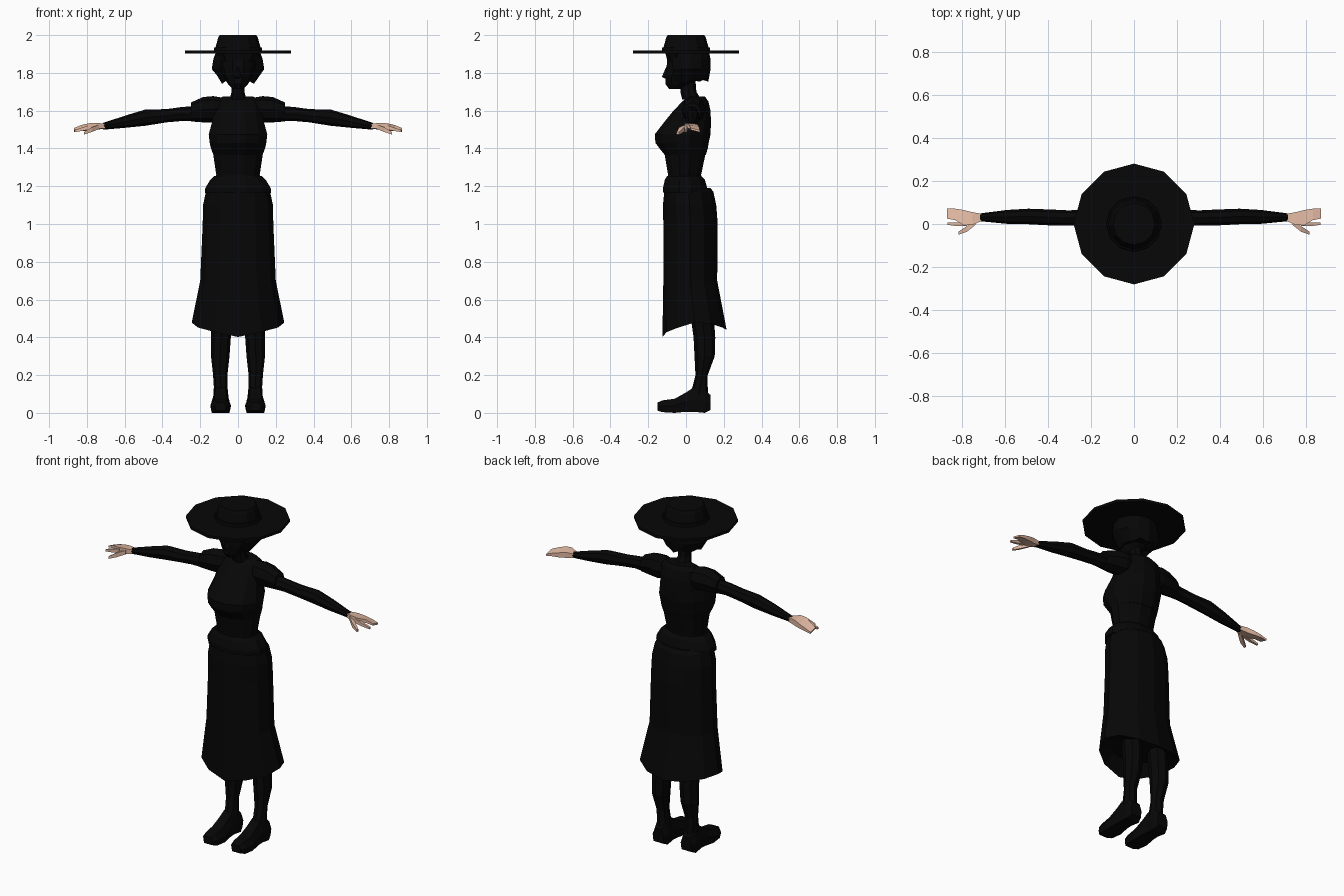
import bpy, bmesh, math
from mathutils import Vector


def material(name, rgb):
    m = bpy.data.materials.new(name)
    m.diffuse_color = (*rgb, 1)
    return m


BLACK = material("black_cloth", (0.002, 0.002, 0.002))
SKIN = material("skin", (0.75, 0.48, 0.36))


def loft(name, rings, mat=BLACK, bottom=True, top=True, mirror=False, closed=True):
    """Skin a list of point rings into a flat-shaded mesh."""
    bm = bmesh.new()
    vs = [[bm.verts.new(p) for p in r] for r in rings]
    n = len(vs[0])
    for a, b in zip(vs, vs[1:]):
        for i in range(n if closed else n - 1):
            j = (i + 1) % n
            bm.faces.new((a[i], a[j], b[j], b[i]))
    if bottom:
        bm.faces.new(vs[0][::-1])
    if top:
        bm.faces.new(vs[-1])
    bmesh.ops.recalc_face_normals(bm, faces=bm.faces)
    me = bpy.data.meshes.new(name)
    bm.to_mesh(me)
    bm.free()
    me.materials.append(mat)
    ob = bpy.data.objects.new(name, me)
    bpy.context.collection.objects.link(ob)
    if mirror:
        ob.modifiers.new("mirror", 'MIRROR').use_mirror_merge = False
    return ob


def flat(z, w, yf, yb, n=12, x=0.0, half=False):
    """Horizontal ring: height, half width, front y, back y."""
    k = 1 / math.cos(math.pi / n) if half else 1
    yc, d = (yf + yb) / 2, (yb - yf) / 2
    angles = [2 * math.pi * (i + (0.5 if half else 0)) / n for i in range(n)]
    return [Vector((x + w * math.sin(a) * k, yc - d * math.cos(a) * k, z)) for a in angles]


def upright(x, y, z, ry, rz, n=8):
    """Ring facing along x."""
    return [Vector((x, y + ry * math.cos(2 * math.pi * i / n), z + rz * math.sin(2 * math.pi * i / n)))
            for i in range(n)]


def slab(x, y0, y1, z0, z1, droop=0.0):
    """Box section facing along x; droop lowers its back edge."""
    return [Vector(c) for c in ((x, y0, z0), (x, y1, z0 - droop), (x, y1, z1 - droop), (x, y0, z1))]


# Hat: brim, band and crown
loft("hat_brim", [flat(z, .28, -.28, .28) for z in (1.902, 1.918)])
loft("hat_band", [flat(z, r, -r, r) for z, r in ((1.905, .13), (1.935, .126))])
loft("hat_crown", [flat(z, r, -r, r) for z, r in ((1.93, .12), (1.985, .106), (2.0, .097))])

# Head with nose and neck
loft("head", [flat(*r, n=10, half=True) for r in (
    (1.715, .028, -.09, -.03), (1.74, .05, -.108, .03), (1.78, .075, -.108, .07),
    (1.83, .088, -.103, .10), (1.91, .09, -.095, .11))])
loft("nose", [flat(z, w, yf, -.09, n=4) for z, w, yf in (
    (1.768, .014, -.106), (1.778, .018, -.128), (1.83, .008, -.106))])
loft("neck", [flat(1.66, .045, -.02, .08, 8), flat(1.70, .034, -.03, .055, 8),
              flat(1.76, .034, -.03, .05, 8)])


# Bobbed hair, open around the face, with a jagged lower edge
def hair_ring(z, w, yf, yb, jag=0.0):
    pts = []
    for i in range(11):
        a = math.radians(42 + 276 * i / 10)
        drop = jag * (i % 2) - (.012 if jag and 3 <= i <= 7 else 0)
        pts.append(Vector((w * math.sin(a), (yf + yb) / 2 - (yb - yf) / 2 * math.cos(a), z - drop)))
    return pts


loft("hair", [hair_ring(1.77, .055, -.06, .07), hair_ring(1.76, .09, -.09, .118, .018),
              hair_ring(1.82, .14, -.10, .13), hair_ring(1.87, .132, -.10, .13),
              hair_ring(1.92, .115, -.10, .12)], bottom=False, top=False, closed=False)
loft("fringe", [flat(1.86, .09, -.098, .0, 8), flat(1.91, .112, -.11, .0, 8)])

# Bodice, waist and peplum
loft("bodice", [flat(*r, half=True) for r in (
    (1.365, .13, -.112, .105), (1.40, .143, -.14, .115), (1.43, .15, -.162, .12),
    (1.475, .155, -.165, .13), (1.54, .137, -.115, .132), (1.60, .13, -.066, .13),
    (1.65, .118, -.018, .118), (1.675, .08, .015, .10))])
loft("waist", [flat(*r, half=True) for r in (
    (1.20, .122, -.105, .09), (1.26, .115, -.095, .08), (1.38, .133, -.115, .105))])
loft("peplum", [flat(*r, half=True) for r in (
    (1.165, .176, -.12, .115), (1.19, .173, -.122, .112), (1.235, .146, -.112, .10),
    (1.255, .125, -.10, .08))])

# Long flared skirt: uneven hem and a recessed underside
skirt = [flat(*r) for r in (
    (.50, .15, -.09, .14), (0, .245, -.125, .215), (.70, .20, -.12, .165),
    (1.0, .187, -.12, .168), (1.10, .185, -.122, .16), (1.17, .17, -.115, .145),
    (1.19, .15, -.10, .13))]
for i, v in enumerate(skirt[1]):
    v.z = (.402, .428, .452, .478, .472, .452, .44)[min(i, 12 - i)]
loft("skirt", skirt)

# Puffed sleeves, arms
loft("sleeve_cap", [upright(*r) for r in (
    (.09, .045, 1.61, .055, .06), (.13, .04, 1.607, .065, .07), (.185, .035, 1.605, .06, .067),
    (.25, .032, 1.593, .048, .05))], mirror=True)
loft("arm", [upright(*r) for r in (
    (.20, .03, 1.585, .04, .042), (.30, .028, 1.582, .035, .037), (.38, .030, 1.573, .037, .035),
    (.49, .035, 1.563, .036, .043), (.59, .033, 1.543, .032, .033),
    (.715, .031, 1.517, .018, .018))], mirror=True)

# Hands: palm with joined fingers, forefinger and thumb
loft("hand", [slab(*r) for r in (
    (.705, .015, .047, 1.506, 1.53), (.75, -.005, .055, 1.504, 1.536, .006),
    (.79, -.006, .065, 1.506, 1.533, .012), (.83, .018, .071, 1.506, 1.524, .014),
    (.868, .025, .073, 1.498, 1.508, .012))], SKIN, mirror=True)
loft("forefinger", [slab(*r) for r in (
    (.775, -.009, .012, 1.502, 1.528), (.82, -.01, .006, 1.494, 1.512),
    (.866, -.004, .006, 1.486, 1.497))], SKIN, mirror=True)
loft("thumb", [slab(*r) for r in (
    (.735, -.004, .02, 1.503, 1.526), (.775, -.036, -.01, 1.487, 1.512),
    (.815, -.05, -.036, 1.473, 1.487))], SKIN, mirror=True)

# Legs and shoes
loft("leg", [flat(z, w, yf, yb, 8, x) for z, x, w, yf, yb in (
    (.08, .09, .04, .01, .12), (.14, .092, .036, .035, .115), (.20, .094, .038, .05, .115),
    (.30, .094, .049, .045, .152), (.40, .09, .052, .04, .155), (.47, .09, .052, .03, .15),
    (.52, .09, .045, .03, .13))], mirror=True)


def shoe_ring(y, w, z0, z1, x=.092):
    m = (z0 + z1) / 2
    return [Vector((x + s * w, y, z)) for s, z in (
        (-.85, z0), (.85, z0), (1, m), (.6, z1), (-.6, z1), (-1, m))]


loft("shoe", [shoe_ring(*r) for r in (
    (-.15, .03, .012, .055), (-.125, .05, .004, .066), (-.06, .055, 0, .075),
    (0, .048, .006, .108), (.04, .044, .006, .135), (.10, .048, 0, .12),
    (.13, .036, .015, .095))], mirror=True)
